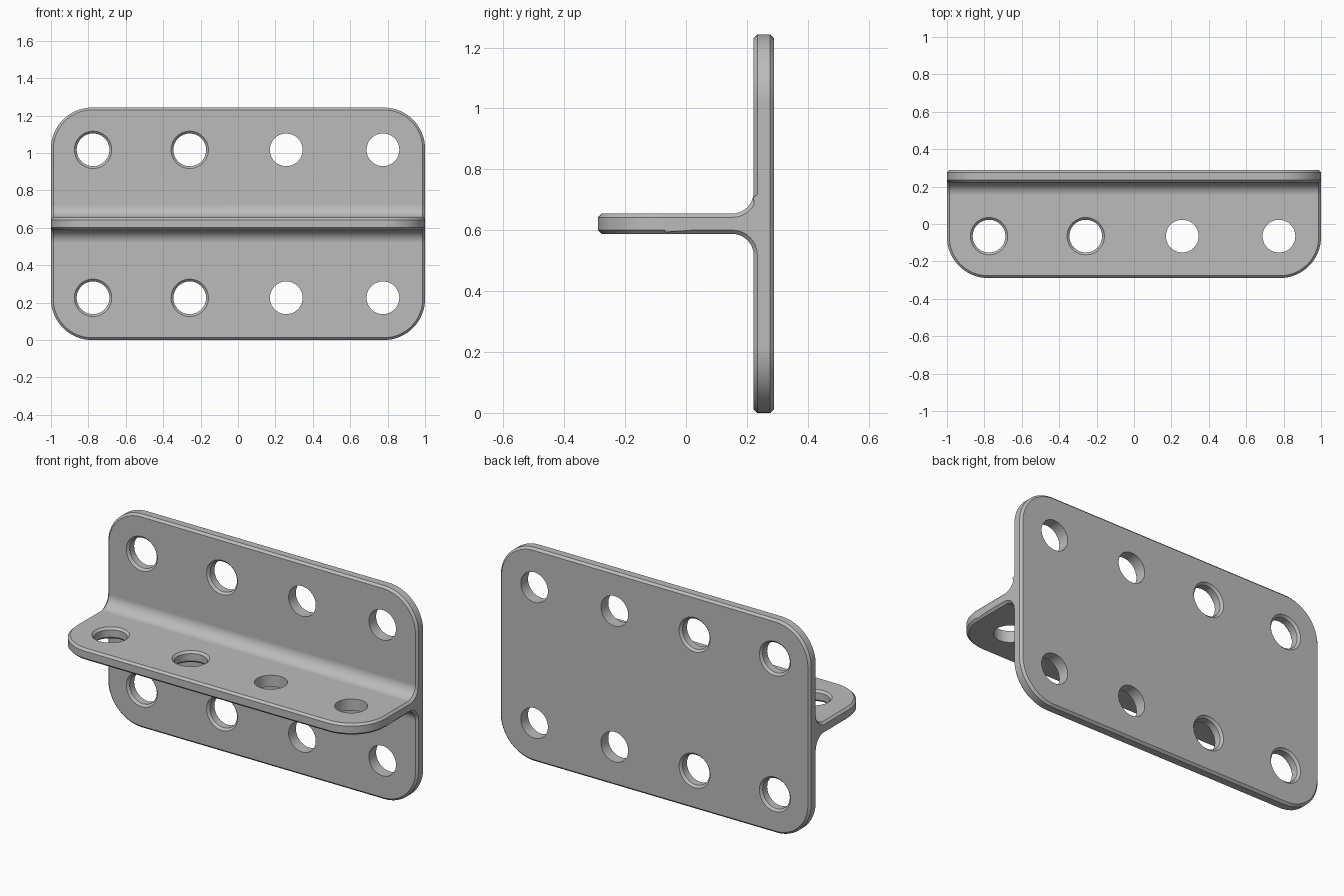
import bpy
import bmesh
from math import cos, sin, pi
from mathutils import Matrix

cube = bpy.data.objects.get("Cube")
if cube:
    bpy.data.objects.remove(cube, do_unlink=True)

HEIGHT, BACK, THICK = 1.243, 0.289, 0.067
MID, FACE = HEIGHT / 2, BACK - THICK
FILLET, CORNER, CHAMFER, BORE = 0.07, 0.22, 0.0125, 0.0875


def arc(cx, cy, r, start, end, steps):
    """Points of an arc, angles in quarter turns."""
    angles = [(start + (end - start) * i / steps) * pi / 2 for i in range(steps + 1)]
    return [(cx + r * cos(a), cy + r * sin(a)) for a in angles]


def prism(name, points, low, high, place):
    """Extrude a 2D outline from low to high; place maps (u, v, depth) to xyz."""
    bm = bmesh.new()
    face = bm.faces.new([bm.verts.new(place(u, v, low)) for u, v in points])
    top = bmesh.ops.extrude_face_region(bm, geom=[face])["geom"]
    for v in top:
        if isinstance(v, bmesh.types.BMVert):
            i = [f for f in v.link_edges if f.other_vert(v) not in top][0]
            u = i.other_vert(v).co
            v.co = u + (place(0, 0, high) - place(0, 0, low))
    bmesh.ops.recalc_face_normals(bm, faces=bm.faces)
    return finish(name, bm)


def finish(name, bm):
    mesh = bpy.data.meshes.new(name)
    bm.to_mesh(mesh)
    bm.free()
    obj = bpy.data.objects.new(name, mesh)
    bpy.context.collection.objects.link(obj)
    return obj


def boolean(obj, other, operation):
    mod = obj.modifiers.new(operation.title(), "BOOLEAN")
    mod.object, mod.operation, mod.solver = other, operation, "EXACT"
    other.hide_render = True
    other.hide_viewport = True


def vec(x, y, z):
    return Matrix.Translation((x, y, z)).to_translation()


# T-shaped section with filleted inner corners
low, high = MID - THICK / 2, MID + THICK / 2
section = [(BACK, 0), (BACK, HEIGHT), (FACE, HEIGHT)]
section += arc(FACE - FILLET, high + FILLET, FILLET, 0, -1, 10)
section += [(-BACK, high), (-BACK, low)]
section += arc(FACE - FILLET, low - FILLET, FILLET, 1, 0, 10)
section += [(FACE, 0)]
bracket = prism("tee_bracket", section, -1, 1, lambda u, v, d: vec(d, u, v))

# Rounded outlines of the back plate and the shelf
e = 1 - CORNER
plate = []
for q, (cx, cz) in enumerate([(e, HEIGHT - CORNER), (-e, HEIGHT - CORNER),
                              (-e, CORNER), (e, CORNER)]):
    plate += arc(cx, cz, CORNER, q, q + 1, 16)
shelf = [(1.1, 0.5), (-1.1, 0.5), (-1.1, 0.1), (-1, 0.1)]
shelf += arc(-e, CORNER - BACK, CORNER, 2, 3, 16)
shelf += arc(e, CORNER - BACK, CORNER, 3, 4, 16) + [(1, 0.1), (1.1, 0.1)]
boolean(bracket, prism("plate_outline", plate, -1, 1, lambda u, v, d: vec(u, d, v)), "INTERSECT")
boolean(bracket, prism("shelf_outline", shelf, -1, 2, lambda u, v, d: vec(u, v, d)), "INTERSECT")

# Chamfer along every outer edge
bevel = bracket.modifiers.new("Chamfer", "BEVEL")
bevel.width, bevel.segments = CHAMFER, 1
bevel.limit_method, bevel.angle_limit = "ANGLE", pi / 5
bevel.use_clamp_overlap = False


# Hole cutters: countersunk on the right half, plain on the left half
def hole_cutter(bm, x, y, z, turn, countersunk):
    half, over = THICK / 2, 0.02
    rings = [(-half - over, BORE), (half + over, BORE)]
    if countersunk:
        wide = BORE + CHAMFER
        rings = [(-half - over, wide + over), (-half + CHAMFER, BORE),
                 (half - CHAMFER, BORE), (half + over, wide + over)]
    place = Matrix.Translation((x, y, z)) @ Matrix.Rotation(turn, 4, "X")
    loops = [[bm.verts.new(place @ vec(px, py, d)) for px, py in arc(0, 0, r, 0, 4, 48)[:-1]]
             for d, r in rings]
    for a, b in zip(loops, loops[1:]):
        for i in range(len(a)):
            bm.faces.new((a[i - 1], a[i], b[i], b[i - 1]))
    bm.faces.new(loops[0][::-1])
    bm.faces.new(loops[-1])


bm = bmesh.new()
for x in (-0.775, -0.258, 0.258, 0.775):
    hole_cutter(bm, x, -0.065, MID, 0, x < 0)
    for z in (0.226, HEIGHT - 0.226):
        hole_cutter(bm, x, BACK - THICK / 2, z, pi / 2, x < 0)
bmesh.ops.recalc_face_normals(bm, faces=bm.faces)
boolean(bracket, finish("hole_cutters", bm), "DIFFERENCE")

# Bake the modifiers and drop the helpers
bpy.context.view_layer.update()
graph = bpy.context.evaluated_depsgraph_get()
baked = bpy.data.meshes.new_from_object(bracket.evaluated_get(graph))
bracket.modifiers.clear()
bracket.data = baked
for name in ("plate_outline", "shelf_outline", "hole_cutters"):
    bpy.data.objects.remove(bpy.data.objects[name], do_unlink=True)

# Grey metal
steel = bpy.data.materials.new("grey_metal")
steel.use_nodes = True
grey = (0.5, 0.5, 0.5, 1)
steel.diffuse_color = grey
steel.node_tree.nodes["Principled BSDF"].inputs["Base Color"].default_value = grey
baked.materials.clear()
baked.materials.append(steel)

# Smooth fillets and bores, crisp chamfers
bpy.ops.object.select_all(action="DESELECT")
bracket.select_set(True)
bpy.context.view_layer.objects.active = bracket
bpy.ops.object.shade_smooth_by_angle(angle=pi / 6)
weighted = bracket.modifiers.new("Weighted Normals", "WEIGHTED_NORMAL")
weighted.keep_sharp = True
